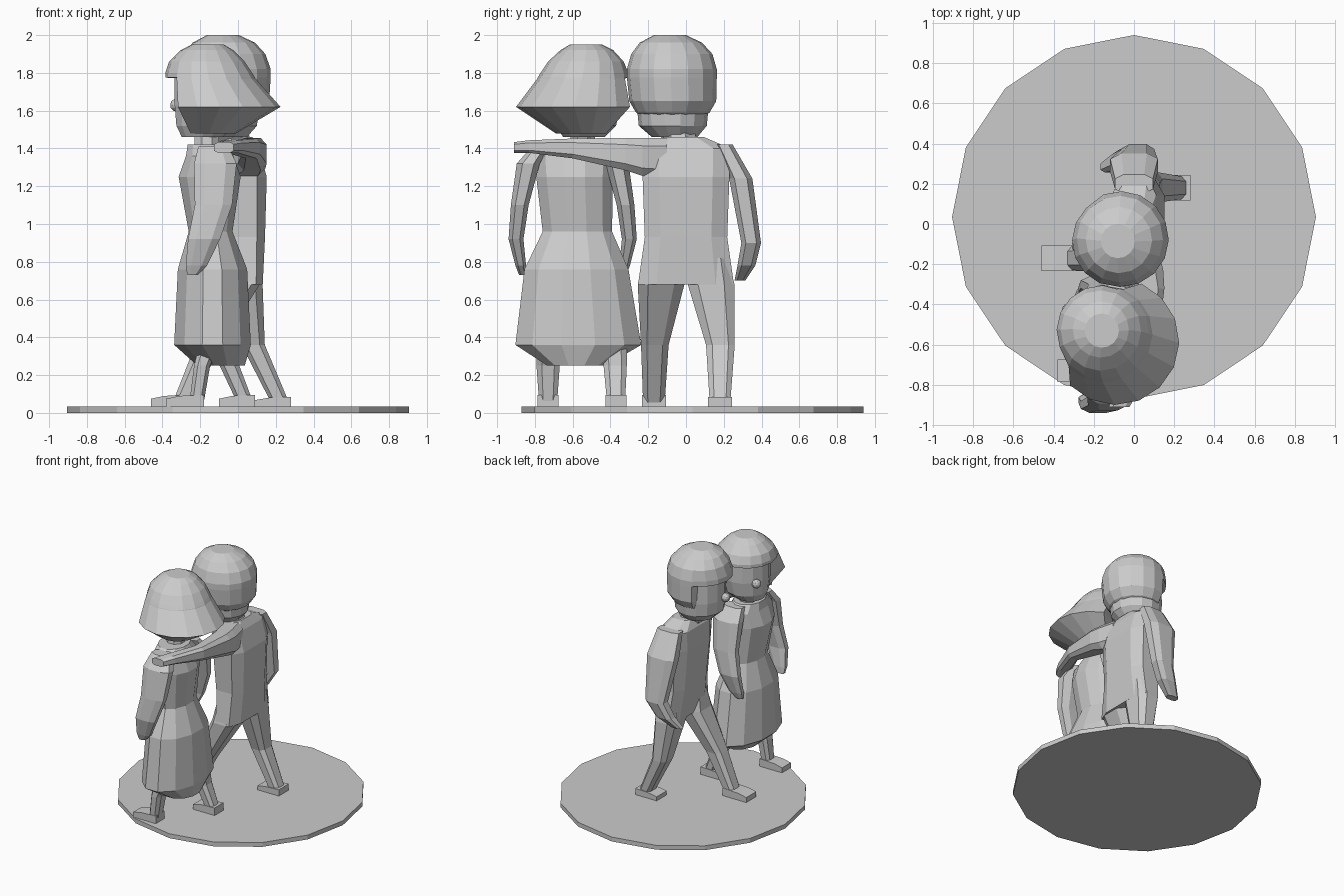
import bpy, bmesh, math
from mathutils import Vector

grey = bpy.data.materials.new("stone_grey")
grey.diffuse_color = (0.6, 0.6, 0.6, 1)


def finish(name, bm):
    bmesh.ops.recalc_face_normals(bm, faces=bm.faces)
    me = bpy.data.meshes.new(name)
    bm.to_mesh(me)
    bm.free()
    me.materials.append(grey)
    ob = bpy.data.objects.new(name, me)
    bpy.context.collection.objects.link(ob)
    return ob


def skin(name, rings):
    """Join point rings into a closed, flat-shaded skin."""
    bm = bmesh.new()
    vs = [[bm.verts.new(p) for p in r] for r in rings]
    n = len(vs[0])
    for a, b in zip(vs, vs[1:]):
        for i in range(n):
            j = (i + 1) % n
            bm.faces.new((a[i], a[j], b[j], b[i]))
    bm.faces.new(vs[0])
    bm.faces.new(vs[-1])
    return finish(name, bm)


def spow(v, p):
    return math.copysign(abs(v) ** p, v)


def loft(name, secs, n=8, p=1.0, axis='z', turn=0.5):
    """Sections are (cx, cy, cz, rx, r2); stacked along z or along y."""
    rings = []
    for cx, cy, cz, r1, r2 in secs:
        ring = []
        for i in range(n):
            a = 2 * math.pi * (i + turn) / n
            u, v = r1 * spow(math.cos(a), p), r2 * spow(math.sin(a), p)
            ring.append((cx + u, cy + v, cz) if axis == 'z' else (cx + u, cy, cz + v))
        rings.append(ring)
    return skin(name, rings)


def mirror_y(secs, m):
    return [(x, 2 * m - y, z, a, b) for x, y, z, a, b in secs]


def hair(name, secs, facing, half_open, n=16):
    """Sections are (cx, cy, z, r, front_r); front_r is used over the face."""
    rings = []
    for cx, cy, z, r, fr in secs:
        ring = []
        for i in range(n):
            off = (i + 0.5) * 360 / n - 180
            a = math.radians(facing + off)
            if fr and abs(off) < half_open:
                hx, hy = secs[0][0], secs[0][1]
                ring.append((hx + fr * math.cos(a), hy + fr * math.sin(a), z))
            else:
                ring.append((cx + r * math.cos(a), cy + r * math.sin(a), z))
        rings.append(ring)
    return skin(name, rings)


def foot(name, heel, toe, y, w, h):
    """Wedge shoe pointing to -x."""
    bm = bmesh.new()
    prof = [(heel, .03), (toe, .03), (toe, .03 + h * .75), (toe + .07, .03 + h), (heel, .03 + h * 1.1)]
    front = [bm.verts.new((x, y - w, z)) for x, z in prof]
    back = [bm.verts.new((x, y + w, z)) for x, z in prof]
    bm.faces.new(front)
    bm.faces.new(back)
    for i in range(5):
        j = (i + 1) % 5
        bm.faces.new((front[i], front[j], back[j], back[i]))
    finish(name, bm)


def nose(name, loc, r):
    bm = bmesh.new()
    bmesh.ops.create_icosphere(bm, subdivisions=2, radius=r)
    bmesh.ops.translate(bm, vec=Vector(loc), verts=bm.verts)
    finish(name, bm)


# Round base
loft("base", [(0, .035, 0, .905, .905), (0, .035, .035, .905, .905)], n=16, turn=0)

# Woman: dress, neck, head
loft("dress", [(-.09, -.58, .25, .13, .16), (-.135, -.57, .36, .21, .345),
               (-.135, -.58, .76, .19, .285), (-.145, -.575, .96, .12, .19),
               (-.15, -.59, 1.25, .17, .21), (-.15, -.59, 1.36, .13, .22),
               (-.16, -.58, 1.42, .11, .14)], n=12)
loft("woman_neck", [(-.165, -.56, 1.38, .07, .07), (-.165, -.54, 1.5, .07, .07)])
loft("woman_head", [(-.19, -.54, 1.46, .11, .11), (-.17, -.53, 1.52, .16, .16),
                    (-.16, -.53, 1.63, .18, .18), (-.16, -.53, 1.82, .18, .18)], n=14)
hair("woman_hair", [(-.16, -.53, 1.95, .085, 0), (-.165, -.525, 1.92, .14, 0),
                    (-.165, -.53, 1.86, .20, 0), (-.155, -.54, 1.80, .23, .225),
                    (-.15, -.545, 1.775, .24, .225), (-.15, -.545, 1.77, .242, .14),
                    (-.09, -.585, 1.62, .315, .14), (-.15, -.55, 1.48, .14, .08)],
     145, 74)
nose("woman_nose", (-.325, -.43, 1.63), .035)

# Woman: both arms hang down, mirrored
arm = [(-.13, -.77, 1.41, .085, .05), (-.12, -.835, 1.32, .12, .065),
       (-.13, -.88, 1.1, .105, .05), (-.18, -.90, .92, .09, .042),
       (-.22, -.875, .78, .06, .03), (-.24, -.865, .73, .03, .02)]
loft("woman_outer_arm", arm, n=8, p=.8)
loft("woman_inner_arm", mirror_y(arm, -.6), n=8, p=.8)

# Woman: legs and shoes
loft("woman_front_leg", [(-.14, -.72, .4, .06, .07), (-.19, -.73, .25, .045, .065),
                         (-.22, -.73, .05, .04, .05)], n=8, p=.7)
foot("woman_front_shoe", -.18, -.38, -.73, .055, .06)
loft("woman_back_leg", [(-.07, -.38, .4, .06, .07), (-.045, -.375, .25, .055, .065),
                        (.04, -.37, .05, .045, .05)], n=8, p=.7)
foot("woman_back_shoe", .09, -.1, -.37, .055, .06)

# Man: torso, neck, head
loft("man_torso", [(.04, 0, .68, .095, .265), (.03, 0, .93, .118, .228),
                   (.02, 0, 1.25, .138, .24), (0, .0, 1.40, .115, .245),
                   (0, -.01, 1.46, .08, .11)], n=8, p=.55)
loft("man_neck", [(-.01, -.02, 1.37, .08, .04), (-.03, -.04, 1.46, .1, .1),
                  (-.05, -.05, 1.52, .1, .1)])
loft("man_head", [(-.07, -.06, 1.46, .12, .12), (-.075, -.07, 1.52, .18, .18),
                  (-.075, -.07, 1.62, .19, .19), (-.075, -.075, 1.85, .19, .19)], n=14)
hair("man_hair", [(-.08, -.085, 2.0, .085, 0), (-.075, -.08, 1.96, .165, 0),
                  (-.07, -.075, 1.90, .215, 0), (-.065, -.075, 1.82, .238, .228),
                  (-.065, -.075, 1.78, .238, .228), (-.065, -.075, 1.775, .238, .15),
                  (-.065, -.07, 1.65, .23, .15), (-.07, -.07, 1.59, .195, .15),
                  (-.07, -.07, 1.57, .16, .13)], 190, 65)
nose("man_nose", (-.275, -.11, 1.63), .035)

# Man: free arm at the side, other arm across the shoulders
loft("man_outer_arm", [(0, .2, 1.42, .10, .05), (0, .29, 1.24, .125, .065),
                       (.02, .345, .9, .085, .055), (-.04, .32, .78, .075, .05),
                       (-.12, .285, .7, .05, .03)], n=8, p=.7)
loft("man_embracing_arm", [(.02, -.1, 1.35, .1, .11), (.05, -.23, 1.355, .1, .105),
                           (.075, -.32, 1.37, .08, .09), (.07, -.6, 1.40, .05, .055),
                           (-.03, -.83, 1.41, .055, .035), (-.075, -.91, 1.405, .055, .03)],
     n=8, p=.6, axis='y')

# Man: striding legs and shoes
loft("man_front_leg", [(.03, -.135, .82, .09, .09), (.015, -.132, .68, .105, .13),
                       (-.155, -.165, .36, .075, .077), (-.3, -.17, .05, .05, .06)], n=8, p=.65)
foot("man_front_shoe", -.25, -.46, -.17, .063, .06)
loft("man_back_leg", [(.04, .135, .82, .09, .09), (.04, .133, .68, .095, .13),
                      (.08, .182, .36, .065, .08), (.225, .18, .05, .05, .057)], n=8, p=.65)
foot("man_back_shoe", .28, .09, .18, .063, .05)
